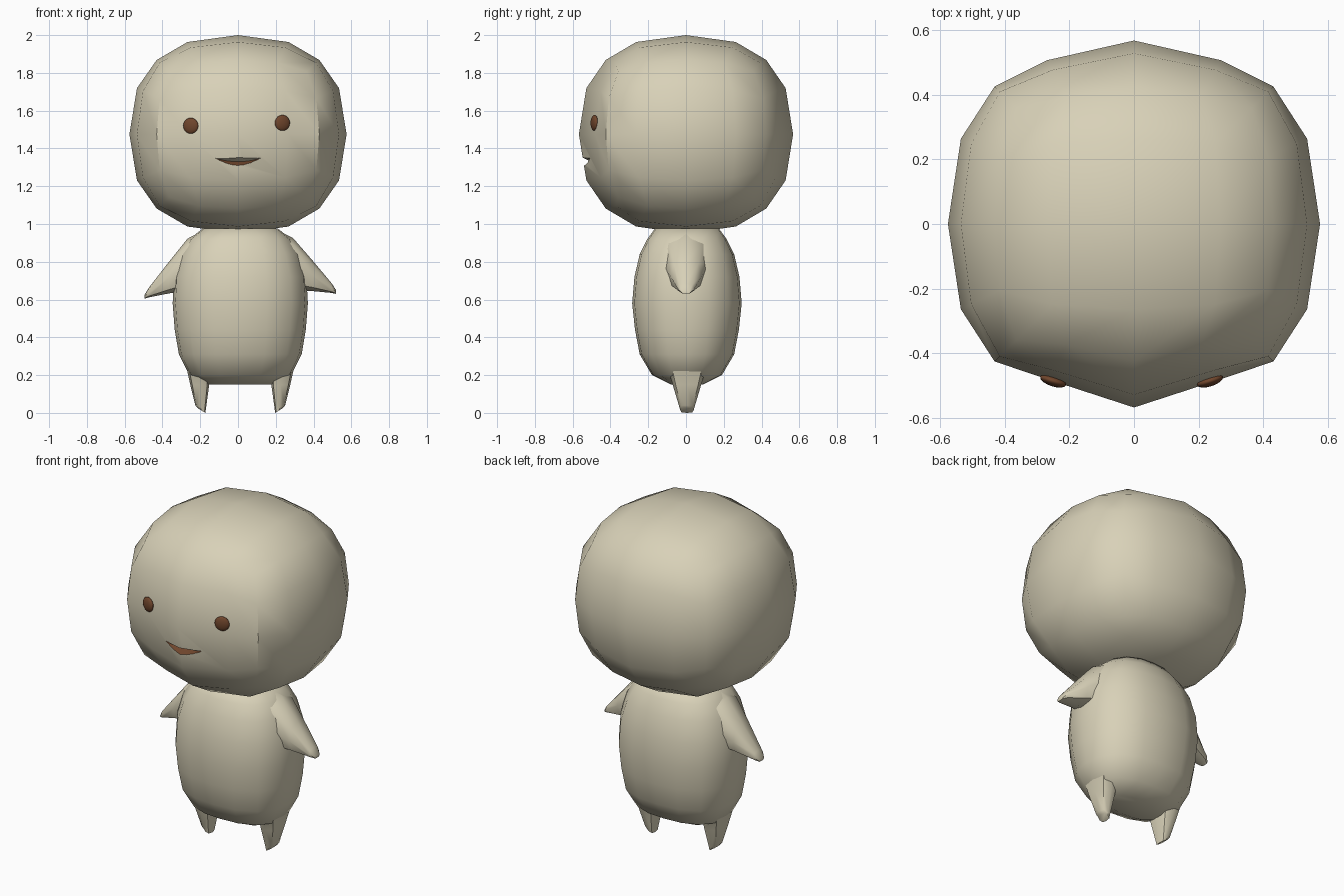
import bpy, bmesh, math
from mathutils import Vector

if "Cube" in bpy.data.objects:
    bpy.data.objects.remove(bpy.data.objects["Cube"])


def material(name, rgb):
    m = bpy.data.materials.new(name)
    m.diffuse_color = (*rgb, 1)
    m.use_nodes = True
    m.node_tree.nodes["Principled BSDF"].inputs["Base Color"].default_value = m.diffuse_color
    return m


CREAM = material("warm cream", (0.69, 0.64, 0.48))
BROWN = material("dark brown", (0.16, 0.06, 0.025))


def finish(name, bm, mats, angle=60):
    bmesh.ops.recalc_face_normals(bm, faces=bm.faces)
    me = bpy.data.meshes.new(name)
    bm.to_mesh(me)
    bm.free()
    ob = bpy.data.objects.new(name, me)
    bpy.context.collection.objects.link(ob)
    for m in mats:
        me.materials.append(m)
    smooth(ob, angle)
    return ob


def smooth(ob, angle):
    bpy.ops.object.select_all(action='DESELECT')
    ob.select_set(True)
    bpy.context.view_layer.objects.active = ob
    bpy.ops.object.shade_smooth_by_angle(angle=math.radians(angle))


def loft(name, rings, mats, angle=60):
    """Skin closed rings of points and cap both ends."""
    bm = bmesh.new()
    rows = [[bm.verts.new(p) for p in r] for r in rings]
    n = len(rows[0])
    for a, b in zip(rows, rows[1:]):
        for i in range(n):
            bm.faces.new((a[i], a[(i + 1) % n], b[(i + 1) % n], b[i]))
    bm.faces.new(rows[0])
    bm.faces.new(rows[-1])
    return finish(name, bm, mats, angle)


def oval(n, power):
    """Unit superellipse points."""
    pts = []
    for i in range(n):
        a = 2 * math.pi * i / n
        c, s = math.cos(a), math.sin(a)
        k = (abs(c) ** power + abs(s) ** power) ** (-1 / power)
        pts.append((c * k, s * k))
    return pts


# head: rounded cube, four faces per side, slightly ridged in front and on top
bm = bmesh.new()
bmesh.ops.create_cube(bm, size=2)
bmesh.ops.subdivide_edges(bm, edges=bm.edges, cuts=3, use_grid_fill=True)
P = 2.4
for v in bm.verts:
    d = v.co.copy()
    k = sum(abs(c) ** P for c in d) ** (-1 / P)
    x, y, z = d * k
    if d.y < -0.99:
        y *= 1 - 0.09 * (1 - abs(abs(d.x) - 0.5) * 2)
    if d.y > 0.99:
        y *= 1 - 0.04 * (1 - abs(abs(d.x) - 0.5) * 2)
    v.co = (0.575 * x, 0.567 * y, 1.475 + 0.525 * z)
head = finish("head", bm, [CREAM, BROWN], 60)

# mouth: wedge notch with a cream roof and a brown floor
bm = bmesh.new()
sections = []
for i in range(9):
    t = -1 + i / 4
    x, w = 0.14 * t, 1 - t * t
    sy = -0.557 + 0.27 * abs(x)
    sections.append([bm.verts.new(p) for p in (
        (x, sy - 0.05, 1.36 + 0.02 * w),
        (x, sy + 0.005 + 0.05 * w, 1.355 - 0.025 * w),
        (x, sy - 0.05, 1.35 - 0.075 * w))])
for a, b in zip(sections, sections[1:]):
    for j in range(3):
        k = (j + 1) % 3
        f = bm.faces.new((a[j], a[k], b[k], b[j]))
        f.material_index = 1 if j == 1 else 0
bm.faces.new(sections[0])
bm.faces.new(sections[-1])
cutter = finish("mouth_cutter", bm, [CREAM, BROWN], 30)
cutter.hide_render = True
mod = head.modifiers.new("mouth", 'BOOLEAN')
mod.operation = 'DIFFERENCE'
mod.solver = 'EXACT'
mod.object = cutter
bpy.context.view_layer.objects.active = head
bpy.ops.object.modifier_apply(modifier=mod.name)
bpy.data.objects.remove(cutter)
smooth(head, 40)

# eyes: flattened balls lying along the face
for name, x, z, turn in (("left_eye", -0.25, 1.52, -18), ("right_eye", 0.235, 1.535, 18)):
    bpy.ops.mesh.primitive_uv_sphere_add(
        segments=16, ring_count=10, radius=0.042,
        location=(x, -0.485, z), rotation=(0, 0, math.radians(turn)))
    eye = bpy.context.object
    eye.name = name
    eye.scale = (1, 0.4, 1)
    eye.data.materials.append(BROWN)
    smooth(eye, 60)

# torso: egg shape from superellipse rings (z, half width, half depth)
CX = 0.012
profile = [(0.15, 0.17, 0.085), (0.20, 0.27, 0.185), (0.31, 0.325, 0.25),
           (0.44, 0.347, 0.275), (0.58, 0.358, 0.29), (0.72, 0.35, 0.278),
           (0.84, 0.315, 0.25), (0.92, 0.27, 0.21), (0.975, 0.2, 0.17)]
loft("torso", [[(CX + a * u, 0.005 + b * v, z) for u, v in oval(16, 2.5)]
               for z, a, b in profile], [CREAM])

# arms and legs, mirrored; the left arm droops a little more
for side, s, droop in (("left", -1, 0.025), ("right", 1, 0.0)):
    arm = [(0.18, 0.65, 0.975, 0.13), (0.28, 0.65, 0.925, 0.12),
           (0.38, 0.645, 0.81, 0.085), (0.485, 0.635, 0.685, 0.045),
           (0.507, 0.63, 0.65, 0.025)]
    rings = []
    for x, lo, hi, w in arm:
        d = droop * max(0, (x - 0.25) / 0.25)
        rings.append([(CX + s * x, w * u, (lo + hi) / 2 - d + (hi - lo) / 2 * v)
                      for u, v in oval(8, 2.5)])
    loft(side + "_arm", rings, [CREAM], 50)

    # leg rings: inner x, outer x, half depth, inner z, outer z
    leg = [(0.16, 0.31, 0.15, 0.32, 0.32), (0.163, 0.285, 0.10, 0.22, 0.24),
           (0.165, 0.265, 0.075, 0.145, 0.15), (0.182, 0.238, 0.04, 0.02, 0.04),
           (0.185, 0.225, 0.035, 0.0, 0.025)]
    rings = []
    for x0, x1, w, z0, z1 in leg:
        rings.append([(CX + s * (x0 + (x1 - x0) * (u + 1) / 2), 0.005 + w * v,
                       z0 + (z1 - z0) * (u + 1) / 2) for u, v in oval(8, 3)])
    loft(side + "_leg", rings, [CREAM], 50)
